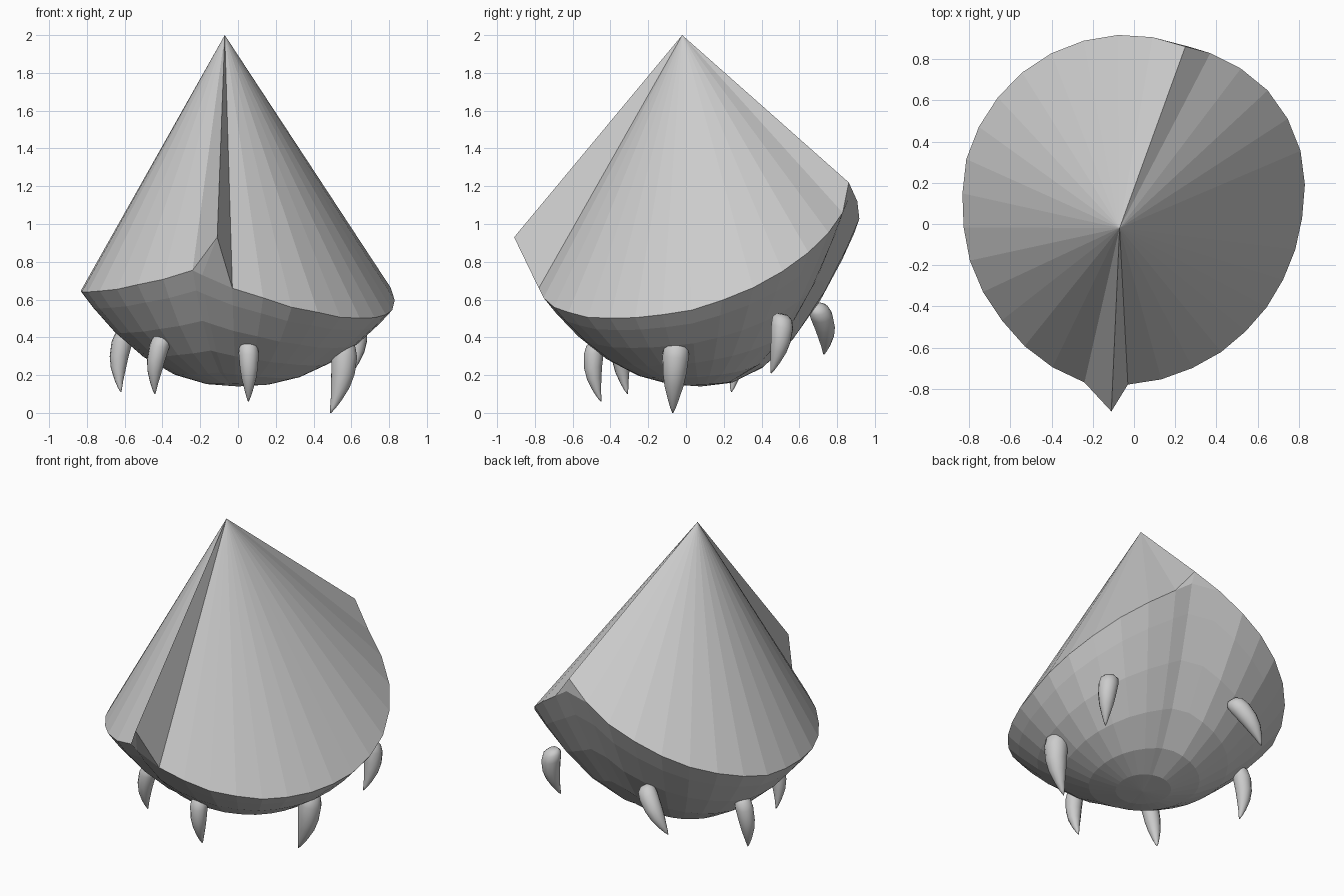
import bpy, bmesh
from math import sin, cos, radians
from mathutils import Vector

if "Cube" in bpy.data.objects:
    bpy.data.objects.remove(bpy.data.objects["Cube"])

grey = bpy.data.materials.new("plain grey")
grey.use_nodes = True
shade = (0.6, 0.6, 0.6, 1)
grey.diffuse_color = shade
grey.node_tree.nodes["Principled BSDF"].inputs["Base Color"].default_value = shade

CENTRE = Vector((0, 0.07, 0))
APEX = Vector((-0.07, -0.02, 2))
FLOOR = Vector((0, 0.08, 0.14))


def finish(bm, name, smooth=False):
    bmesh.ops.recalc_face_normals(bm, faces=bm.faces[:])
    mesh = bpy.data.meshes.new(name)
    bm.to_mesh(mesh)
    bm.free()
    mesh.materials.append(grey)
    obj = bpy.data.objects.new(name, mesh)
    bpy.context.collection.objects.link(obj)
    if smooth:
        for poly in mesh.polygons:
            poly.use_smooth = True
    return obj


def rim_arc(keys, steps):
    """Sample a rim from (angle, radius, height) keys."""
    points = []
    for i in range(steps + 1):
        a = keys[0][0] + (keys[-1][0] - keys[0][0]) * i / steps
        for k, n in zip(keys, keys[1:]):
            if a <= n[0] + 1e-6:
                f = (a - k[0]) / (n[0] - k[0])
                r, z = (k[j] + (n[j] - k[j]) * f for j in (1, 2))
                break
        points.append(CENTRE + Vector((r * cos(radians(a)), r * sin(radians(a)), z)))
    return points


# Wavy rim in two arcs, split by the back step and the front fold
left_arc = rim_arc([(-92, .85, .66), (-70, .82, .56), (-45, .8, .5), (-21, .8, .505),
                    (0, .82, .55), (9, .84, .6), (24, .865, .69), (44, .87, .87),
                    (64, .845, 1.06)], 14)
right_arc = rim_arc([(72.5, .83, 1.22), (92, .85, 1.05), (105, .855, .96), (125, .86, .82),
                     (147, .855, .71), (164, .85, .655), (180, .83, .64), (199, .835, .64),
                     (218, .835, .65), (241, .86, .7), (254, .873, .755)], 16)
step_low = Vector((0.27, 0.86, 1.13))
fold_root = Vector((-0.19, -0.78, 0.73))
fold_tip = Vector((-0.11, -0.91, 0.93))

# Cone shell with its back step and projecting front fold
bm = bmesh.new()


def face(*points):
    bm.faces.new([bm.verts.new(p) for p in points])


for arc in (left_arc, right_arc):
    for a, b in zip(arc, arc[1:]):
        face(APEX, a, b)
step_top = right_arc[0]
face(APEX, left_arc[-1], step_top)
face(left_arc[-1], step_low, step_top)
face(step_low, right_arc[1], step_top)
face(APEX, right_arc[-1], fold_tip)
face(right_arc[-1], fold_root, fold_tip)
face(APEX, fold_tip, left_arc[0])
face(fold_tip, fold_root, left_arc[0])
bmesh.ops.remove_doubles(bm, verts=bm.verts[:], dist=0.0005)
finish(bm, "cone_shell")

# Faceted bowl under the rim
rim = left_arc + [step_low] + right_arc[1:] + [fold_root]
bm = bmesh.new()
rings = []
for f in (1, 0.92, 0.78, 0.6, 0.4, 0.2):
    ring = []
    for p in rim:
        q = FLOOR.lerp(p, f)
        q.z = FLOOR.z + (p.z - FLOOR.z) * f ** 2.3
        ring.append(bm.verts.new(q))
    rings.append(ring)
count = len(rim)
for upper, lower in zip(rings, rings[1:]):
    for i in range(count):
        j = (i + 1) % count
        bm.faces.new((upper[i], upper[j], lower[j], lower[i]))
bottom = bm.verts.new(FLOOR)
for i in range(count):
    bm.faces.new((rings[-1][i], rings[-1][(i + 1) % count], bottom))
finish(bm, "lower_bowl")


# Curved, tapering claws
def claw(name, base, tip, radius, sides=12):
    base, tip = Vector(base), Vector(tip)
    axis = tip - base
    turn = axis.to_track_quat("Z", "Y")
    bulge = Vector((base.x, base.y, 0)).normalized() * 0.025
    bm = bmesh.new()
    rows = []
    for t, r in ((-.08, .5), (0, .9), (.15, 1), (.4, .9), (.6, .72), (.8, .42), (.93, .2), (1, .04)):
        mid = base + axis * t + bulge * 4 * t * (1 - t)
        rows.append([bm.verts.new(mid + turn @ Vector((
            radius * r * cos(radians(360 * k / sides)),
            radius * r * sin(radians(360 * k / sides)), 0))) for k in range(sides)])
    for a, b in zip(rows, rows[1:]):
        for k in range(sides):
            m = (k + 1) % sides
            bm.faces.new((a[k], a[m], b[m], b[k]))
    bm.faces.new(rows[0])
    bm.faces.new(rows[-1])
    finish(bm, name, True)


claw("right_middle_claw", (-.6, .27, .42), (-.62, .24, .11), .055)
claw("right_front_claw", (-.4, -.34, .4), (-.44, -.31, .1), .053)
claw("front_claw", (.055, -.48, .36), (.055, -.45, .06), .053)
claw("left_middle_claw", (.56, -.05, .36), (.49, -.07, 0), .072)
claw("left_back_claw", (.62, .51, .5), (.6, .45, .21), .06)
claw("back_claw", (-.2, .7, .55), (-.38, .73, .31), .06)
